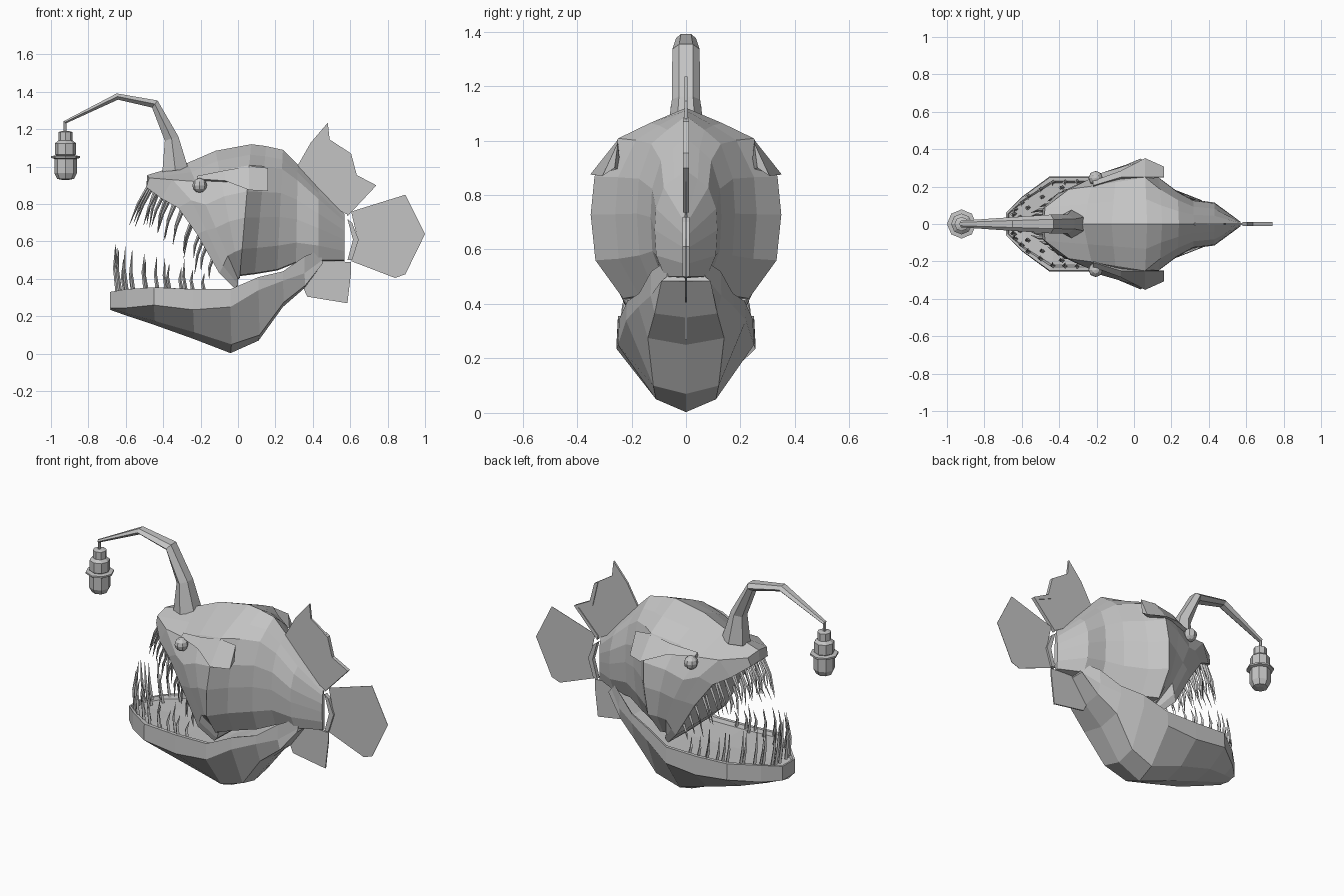
import bpy, bmesh, math, random
from mathutils import Vector

if "Cube" in bpy.data.objects:
    bpy.data.objects.remove(bpy.data.objects["Cube"])

random.seed(4)
GREY = bpy.data.materials.new("plain grey")
GREY.diffuse_color = (0.55, 0.55, 0.55, 1)
GREY.use_nodes = True
GREY.node_tree.nodes["Principled BSDF"].inputs["Base Color"].default_value = GREY.diffuse_color


def finish(name, bm):
    bmesh.ops.remove_doubles(bm, verts=bm.verts, dist=0.0002)
    bmesh.ops.recalc_face_normals(bm, faces=bm.faces)
    me = bpy.data.meshes.new(name)
    bm.to_mesh(me)
    bm.free()
    me.materials.append(GREY)
    ob = bpy.data.objects.new(name, me)
    bpy.context.collection.objects.link(ob)
    return ob


def bridge(bm, rings):
    for a, b in zip(rings, rings[1:]):
        n = len(a)
        for i in range(n):
            k = (i + 1) % n
            bm.faces.new((a[i], a[k], b[k], b[i]))


def half_loft(name, sections):
    """Loft half sections (first and last point at y=0), mirrored in y."""
    bm = bmesh.new()
    rings = []
    for s in sections:
        pts = list(s) + [(x, -y, z) for x, y, z in reversed(s[1:-1])]
        rings.append([bm.verts.new(p) for p in pts])
    bridge(bm, rings)
    m = len(sections[0])
    for r in (rings[0], rings[-1]):
        n = len(r)
        for j in range(m - 1):
            f = [r[j], r[j + 1], r[(n - j - 1) % n], r[(n - j) % n]]
            f = list(dict.fromkeys(f))
            if len(f) > 2:
                bm.faces.new(f)
    return finish(name, bm)


def slab(name, pts, t):
    """Thin upright fin from an x-z outline."""
    bm = bmesh.new()
    rings = [[bm.verts.new((x, y, z)) for x, z in pts] for y in (-t, t)]
    bridge(bm, rings)
    for r in rings:
        bm.faces.new(r)
    return finish(name, bm)


def lathe(name, cx, profile, n=8):
    bm = bmesh.new()
    rings = [[bm.verts.new((cx + r * math.cos(2 * math.pi * i / n), r * math.sin(2 * math.pi * i / n), z))
              for i in range(n)] for r, z in profile]
    bridge(bm, rings)
    bm.faces.new(rings[0])
    bm.faces.new(rings[-1])
    return finish(name, bm)


def teeth(name, specs):
    """Four-sided bent spikes, mirrored in y: (base, tip, radius)."""
    bm = bmesh.new()
    for base, tip, r in specs:
        for s in (1, -1):
            b, t = (Vector((p[0], p[1] * s, p[2])) for p in (base, tip))
            mid = b.lerp(t, 0.5) + Vector((-0.01, 0.006 * s, 0))
            rings = []
            for c, k in ((b, r), (mid, r * 0.75), (t, r * 0.1)):
                rings.append([bm.verts.new(c + Vector((dx * k, dy * k, 0)))
                              for dx, dy in ((1, 0), (0, 1), (-1, 0), (0, -1))])
            bridge(bm, rings)
            bm.faces.new(rings[0])
            bm.faces.new(rings[2])
    return finish(name, bm)


def along(path, t):
    f = t * (len(path) - 1)
    i = min(int(f), len(path) - 2)
    return Vector(path[i]).lerp(Vector(path[i + 1]), f - i)


# Head and body: lip and snout contours, then one shared cross-section scaled to the tail
lip = [(-.49, 0, .90), (-.49, .08, .89), (-.41, .16, .83), (-.32, .205, .78), (-.22, .23, .64), (-.10, .24, .43), (-.02, .20, .35)]
snout = [(-.485, 0, .955), (-.475, .09, .94), (-.35, .185, .93), (-.25, .235, .82), (-.17, .26, .66), (-.08, .255, .47), (0, .20, .37)]
shape = [(0, 0), (.38, .08), (.71, .16), (.96, .36), (1, .56), (.95, .8), (.66, 1)]  # width, depth fractions
stations = [(-.27, 1.02, .285, 0, .40), (-.12, 1.085, .315, .01, .41), (.07, 1.12, .35, .01, .42),
            (.15, 1.11, .26, .09, .43), (.24, 1.09, .18, .21, .45), (.32, 1.01, .13, .31, .49),
            (.43, .89, .115, .43, .50), (.57, .745, .012, .57, .50)]  # top x, z, half width, bottom x, z
body = [lip, snout] + [[(x0 + (x1 - x0) * t, w * f, z0 + (z1 - z0) * t) for f, t in shape]
                       for x0, z0, w, x1, z1 in stations]
half_loft("head_and_body", [s + [(s[-1][0], 0, s[-1][2] - .005)] for s in body])

# Lower jaw: x, lip half width, lip top, lip bottom, belly y, belly z, keel z
jaw = [(-.685, .06, .33, .245, .04, .24, .235), (-.60, .145, .345, .245, .08, .215, .205),
       (-.45, .255, .355, .26, .13, .175, .155), (-.24, .255, .345, .235, .13, .115, .08),
       (-.04, .25, .345, .25, .11, .05, .003), (.11, .22, .41, .34, .12, .10, .07),
       (.24, .175, .44, .39, .14, .275, .25), (.355, .13, .52, .43, .115, .365, .35),
       (.45, .07, .56, .50, .09, .485, .48)]
half_loft("lower_jaw", [[(x, 0, k), (x + .005, by, bz), (x, w, lb), (x, w * .98, lt), (x + .01, w * .9, lt),
                         (x + .015, w * .86, lt - .02), (x + .02, 0, lt - .025)]
                        for x, w, lt, lb, by, bz, k in jaw])

# Brow ridges ending in a blunt tab behind each eye: x, upper y, z, outer y, z, inner y, z
brow = [(-.22, .205, .95, .23, .935, .195, .91), (-.07, .25, .98, .285, .925, .2, .90),
        (.06, .25, 1.003, .352, .875, .24, .89), (.16, .25, .993, .307, .87, .262, .90)]
for side, s in (("left", 1), ("right", -1)):
    bm = bmesh.new()
    rings = [[bm.verts.new(p) for p in ((x, uy * s, uz), (x, oy * s, oz), (x, iy * s, iz))]
             for x, uy, uz, oy, oz, iy, iz in brow]
    bridge(bm, rings)
    bm.faces.new(rings[0])
    bm.faces.new(rings[-1])
    finish(side + "_brow", bm)
    # Eyes
    bpy.ops.mesh.primitive_uv_sphere_add(segments=8, ring_count=6, radius=.039, location=(-.205, .245 * s, .9))
    eye = bpy.context.object
    eye.name = side + "_eye"
    eye.data.materials.append(GREY)

# Upper teeth hang forward and down from the lip, longest at the front
upper = [(-.475, .03, .90), (-.46, .08, .88), (-.39, .15, .83), (-.32, .19, .78), (-.22, .21, .64), (-.14, .22, .50)]
specs = []
for i in range(12):
    t = i / 11
    b = along(upper, t)
    n = .24 * (1 - .55 * t) * random.uniform(.8, 1.15)
    specs.append((b + Vector((.01, 0, .02)), b + Vector((-n * (.5 - .35 * t), -.015, -n)), .011))
for i in range(7):
    b = along(upper, .1 + .12 * i) + Vector((.03, -.035, 0))
    specs.append((b, b + Vector((-.05, -.01, -.2)), .010))
teeth("upper_teeth", specs)

# Lower teeth stand along the jaw rim
lower = [(-.645, .03, .33), (-.63, .08, .33), (-.56, .15, .335), (-.43, .225, .34), (-.30, .23, .335), (-.18, .225, .33)]
specs = []
for i in range(11):
    t = i / 10
    b = along(lower, t)
    h = (.29 - .19 * t) * random.uniform(.85, 1.05)
    specs.append((b, b + Vector((-.01 + .01 * t, -.02, h)), .011))
for i in range(5):
    b = along(lower, .15 + .16 * i) + Vector((.03, -.03, -.01))
    specs.append((b, b + Vector((-.01, -.015, .18)), .010))
teeth("lower_teeth", specs)

# Fins
slab("dorsal_fin", [(.31, .99), (.39, 1.13), (.48, 1.235), (.49, 1.145), (.59, 1.08), (.63, .95), (.735, .90), (.58, .745), (.45, .82)], .006)
slab("dorsal_fin_rim", [(.58, 1.085), (.605, 1.07), (.635, .955), (.74, .90), (.585, .735), (.58, .76), (.71, .895), (.615, .935)], .011)
slab("tail_fin", [(.605, .76), (.895, .85), (1.0, .64), (.895, .425), (.84, .405), (.605, .495), (.64, .61)], .001)
slab("tail_fin_root", [(.585, .72), (.61, .70), (.645, .61), (.61, .50), (.585, .50), (.615, .61)], .012)
slab("belly_fin", [(.40, .50), (.605, .49), (.605, .44), (.585, .27), (.37, .305), (.35, .35)], .004)

# Lure stalk: x, z, half thickness, half width
stalk = [(-.335, .98, .07, .075), (-.355, 1.15, .038, .052), (-.445, 1.335, .024, .05), (-.645, 1.375, .017, .037), (-.925, 1.238, .008, .018)]
bm = bmesh.new()
rings = []
for i, (x, z, t, w) in enumerate(stalk):
    a, b = stalk[max(i - 1, 0)], stalk[min(i + 1, len(stalk) - 1)]
    d = Vector((b[0] - a[0], 0, b[1] - a[1])).normalized()
    nrm = Vector((d.z, 0, -d.x))
    rings.append([bm.verts.new(Vector((x, w * v, z)) + nrm * t * u)
                  for u, v in ((1, .5), (0, 1), (-1, .5), (-1, -.5), (0, -1), (1, -.5))])
bridge(bm, rings)
bm.faces.new(rings[0])
bm.faces.new(rings[-1])
finish("lure_stalk", bm)

# Hanging lantern
lathe("lantern_cord", -.925, [(.009, 1.245), (.009, 1.17)], 6)
lathe("lantern", -.922, [(.02, 1.19), (.038, 1.185), (.038, 1.14), (.056, 1.125), (.056, 1.065), (.05, 1.06), (.078, 1.057),
                         (.078, 1.047), (.06, 1.042), (.06, .965), (.045, .935), (.02, .93)])
